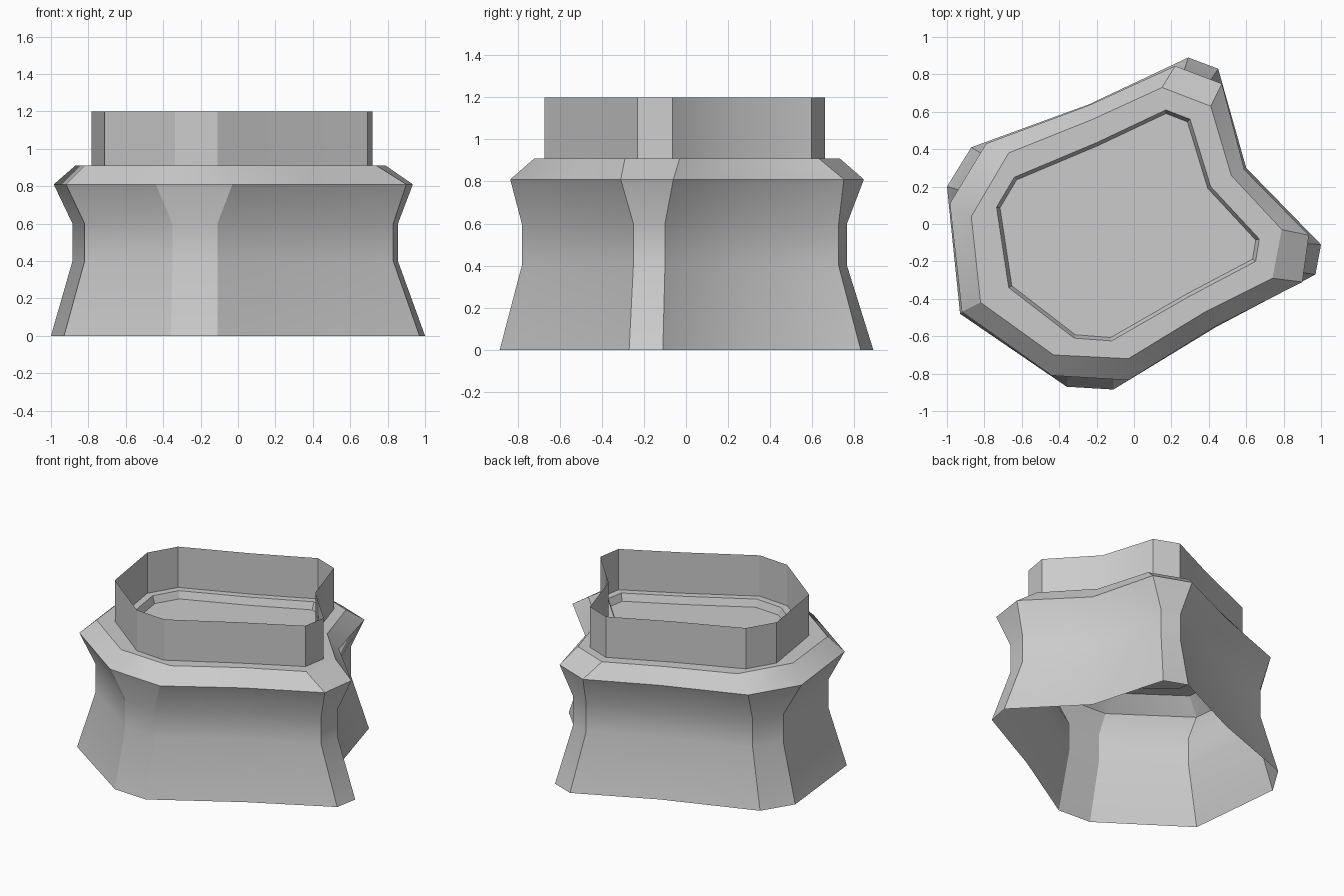
import bpy, bmesh, math
from mathutils import Vector

if "Cube" in bpy.data.objects:
    bpy.data.objects.remove(bpy.data.objects["Cube"])

# Twelve-sided outlines, counter-clockwise from the right-hand corner
base = [(1.0, -.11), (.60, .30), (.45, .83), (.29, .89), (-.24, .64), (-.87, .41),
        (-1.0, .20), (-.93, -.48), (-.36, -.87), (-.11, -.885), (.44, -.55), (.97, -.27)]
neck = [(.855, -.10), (.53, .26), (.38, .725), (.25, .765), (-.23, .54), (-.77, .35),
        (-.885, .17), (-.82, -.43), (-.35, -.77), (-.11, -.78), (.40, -.475), (.83, -.25)]
rim = [(.935, -.06), (.59, .29), (.47, .75), (.22, .845), (-.24, .635), (-.79, .43),
       (-.985, .11), (-.92, -.47), (-.44, -.81), (-.03, -.835), (.43, -.55), (.90, -.31)]
ledge = [(.79, -.03), (.52, .26), (.41, .63), (.15, .73), (-.22, .56), (-.67, .38),
         (-.87, .04), (-.82, -.42), (-.43, -.70), (-.03, -.72), (.38, -.47), (.74, -.29)]
recess = [(.67, -.08), (.41, .20), (.30, .56), (.17, .61), (-.20, .435), (-.64, .25),
          (-.735, .09), (-.67, -.34), (-.32, -.61), (-.12, -.625), (.29, -.39), (.65, -.20)]


def offset(outline, d):
    """Grow an outline by d with mitred corners."""
    pts = [Vector(p) for p in outline]
    result = []
    for i, p in enumerate(pts):
        a = (p - pts[i - 1]).normalized()
        b = (pts[(i + 1) % len(pts)] - p).normalized()
        na, nb = Vector((a.y, -a.x)), Vector((b.y, -b.x))
        result.append(p + (na + nb) * d / (1 + na.dot(nb)))
    return result


def loft(name, sections, cap=False):
    """Skin a stack of (outline, z) sections."""
    bm = bmesh.new()
    rings = [[bm.verts.new((p[0], p[1], z)) for p in outline] for outline, z in sections]
    for lo, hi in zip(rings, rings[1:]):
        for i in range(len(lo)):
            j = (i + 1) % len(lo)
            bm.faces.new((lo[i], lo[j], hi[j], hi[i]))
    if cap:
        bm.faces.new(rings[-1])
    mesh = bpy.data.meshes.new(name)
    bm.to_mesh(mesh)
    bm.free()
    obj = bpy.data.objects.new(name, mesh)
    bpy.context.collection.objects.link(obj)
    bpy.ops.object.select_all(action='DESELECT')
    obj.select_set(True)
    bpy.context.view_layer.objects.active = obj
    bpy.ops.object.shade_smooth_by_angle(angle=math.radians(30))
    return obj


# Flared body with waist, rim, flat ledge and recessed floor, open below
loft("pedestal_body", [(base, 0), (neck, .4), (neck, .6), (rim, .81), (ledge, .91),
                       (recess, .91), (offset(recess, -.018), .86)], cap=True)

# Thin open wall standing on the ledge
wall = offset(recess, .047)
loft("parapet_wall", [(wall, .91), (wall, 1.2)])
